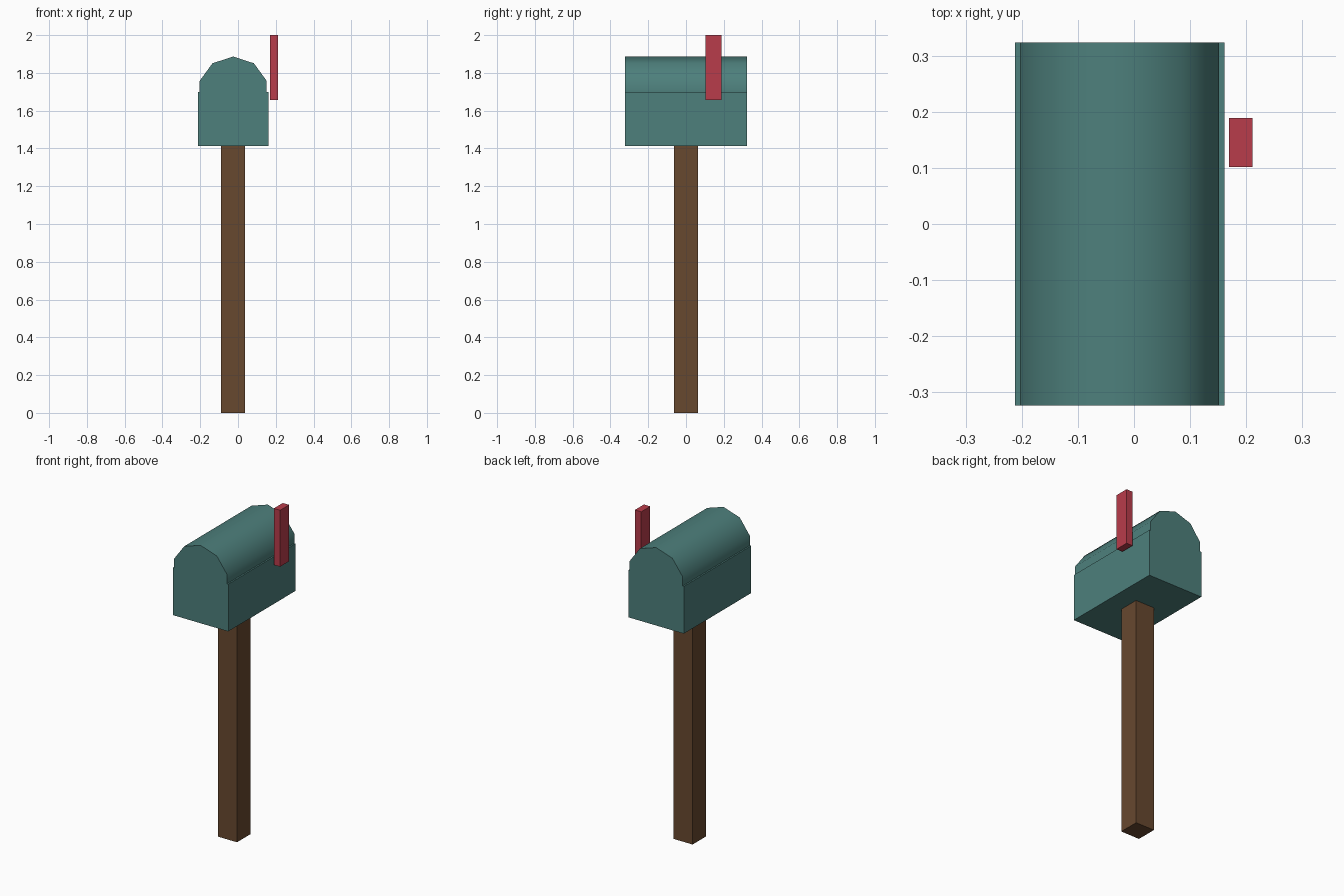
import bpy, bmesh, math

if "Cube" in bpy.data.objects:
    bpy.data.objects.remove(bpy.data.objects["Cube"])

CX = -0.0255  # centre of post and box; the flag hangs off the +x side


def material(name, rgb):
    m = bpy.data.materials.new(name)
    m.diffuse_color = (*rgb, 1)
    m.use_nodes = True
    m.node_tree.nodes["Principled BSDF"].inputs["Base Color"].default_value = m.diffuse_color
    return m


def finish(name, bm, mat):
    bmesh.ops.recalc_face_normals(bm, faces=bm.faces)
    me = bpy.data.meshes.new(name)
    bm.to_mesh(me)
    bm.free()
    me.materials.append(mat)
    ob = bpy.data.objects.new(name, me)
    bpy.context.collection.objects.link(ob)
    return ob


def box(name, lo, hi, mat):
    bm = bmesh.new()
    bmesh.ops.create_cube(bm, size=1)
    for v in bm.verts:
        v.co = [h if c > 0 else l for c, l, h in zip(v.co, lo, hi)]
    return finish(name, bm, mat)


teal = material("teal_metal", (0.075, 0.215, 0.202))
wood = material("brown_wood", (0.136, 0.065, 0.028))
red = material("red_paint", (0.485, 0.045, 0.070))

# post
box("post", (CX - 0.0635, -0.0635, 0), (CX + 0.0635, 0.0635, 1.413), wood)

# mailbox body
HY, TOP = 0.3235, 1.70
box("box_body", (CX - 0.1865, -HY, 1.413), (CX + 0.1865, HY, TOP), teal)

# arched roof: upper half of a ten-sided cylinder with a corner on top
R = 0.1865
arch = [(R * math.sin(math.radians(a)), R * math.cos(math.radians(a)))
        for a in range(-72, 73, 36)]
profile = [(arch[0][0], 0)] + arch + [(arch[-1][0], 0)]
bm = bmesh.new()
face = bm.faces.new([bm.verts.new((CX + x, -HY, TOP + z)) for x, z in profile])
ext = bmesh.ops.extrude_face_region(bm, geom=[face], use_keep_orig=True)
bmesh.ops.translate(bm, vec=(0, 2 * HY, 0),
                    verts=[g for g in ext["geom"] if isinstance(g, bmesh.types.BMVert)])
roof = finish("roof", bm, teal)
bpy.context.view_layer.objects.active = roof
roof.select_set(True)
bpy.ops.object.shade_smooth_by_angle(angle=math.radians(40))

# signal flag
box("flag", (0.169, 0.102, 1.657), (0.2115, 0.1885, 2.0), red)
